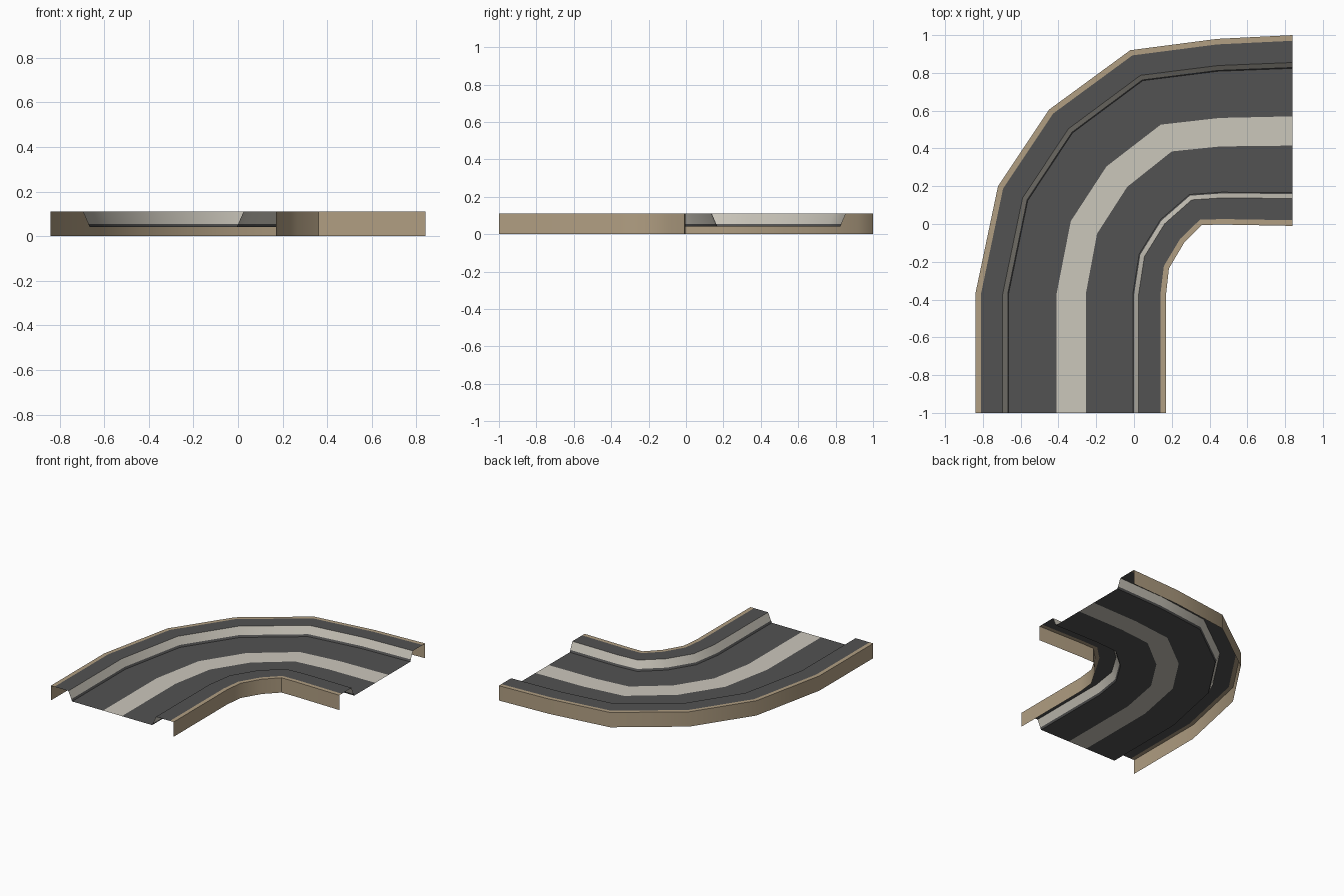
import bpy, bmesh, math

if "Cube" in bpy.data.objects:
    bpy.data.objects.remove(bpy.data.objects["Cube"])

def material(name, rgb):
    m = bpy.data.materials.new(name)
    m.diffuse_color = (*rgb, 1)
    m.use_nodes = True
    m.node_tree.nodes["Principled BSDF"].inputs["Base Color"].default_value = m.diffuse_color
    return m

ASPHALT = material("dark asphalt", (0.085, 0.085, 0.085))
PAINT = material("pale paint", (0.60, 0.57, 0.50))
SAND = material("sand wall", (0.44, 0.345, 0.225))

# Cross-sections along the bend: outer edge point, inner edge point
STATIONS = [
    ((-0.84, -1.0), (0.17, -1.0)),
    ((-0.84, -0.37), (0.17, -0.37)),
    ((-0.72, 0.20), (0.185, -0.235)),
    ((-0.45, 0.605), (0.265, -0.10)),
    ((-0.02, 0.92), (0.36, -0.005)),
    ((0.44, 0.98), (0.47, -0.003)),
    ((0.84, 1.0), (0.84, -0.01)),
]
WIDTH, TOP, FLOOR, MID = 1.01, 0.11, 0.04, 0.055

def sweep(name, profile, mat_of):
    """Sweep (distance from outer edge, z) points along the bend."""
    bm = bmesh.new()
    rows = []
    for (ox, oy), (ix, iy) in STATIONS:
        rows.append([bm.verts.new((ox + (ix - ox) * d / WIDTH,
                                   oy + (iy - oy) * d / WIDTH, z)) for d, z in profile])
    for a, b in zip(rows, rows[1:]):
        for i in range(len(profile) - 1):
            f = bm.faces.new((a[i], a[i + 1], b[i + 1], b[i]))
            f.material_index = mat_of[i]
    me = bpy.data.meshes.new(name)
    bm.to_mesh(me)
    bm.free()
    for m in (ASPHALT, PAINT, SAND):
        me.materials.append(m)
    ob = bpy.data.objects.new(name, me)
    bpy.context.collection.objects.link(ob)
    bpy.context.view_layer.objects.active = ob
    ob.select_set(True)
    bpy.ops.object.shade_smooth_by_angle(angle=math.radians(40))
    ob.select_set(False)

# Sunken road with the centre stripe and low dark edges
sweep("road_deck", [(0.169, MID), (0.176, FLOOR), (0.43, FLOOR), (0.585, FLOOR),
                    (0.834, FLOOR), (0.841, MID)], [0, 0, 1, 0, 0])

# Kerbs: pale sloped face, dark flat top, sand rim and hanging side wall
kerb = [(0, 0), (0, TOP), (0.03, TOP), (0.145, TOP), (0.169, MID)]
colours = [2, 2, 0, 1]
sweep("outer_kerb", kerb, colours)
sweep("inner_kerb", [(WIDTH - d, z) for d, z in reversed(kerb)], colours[::-1])
